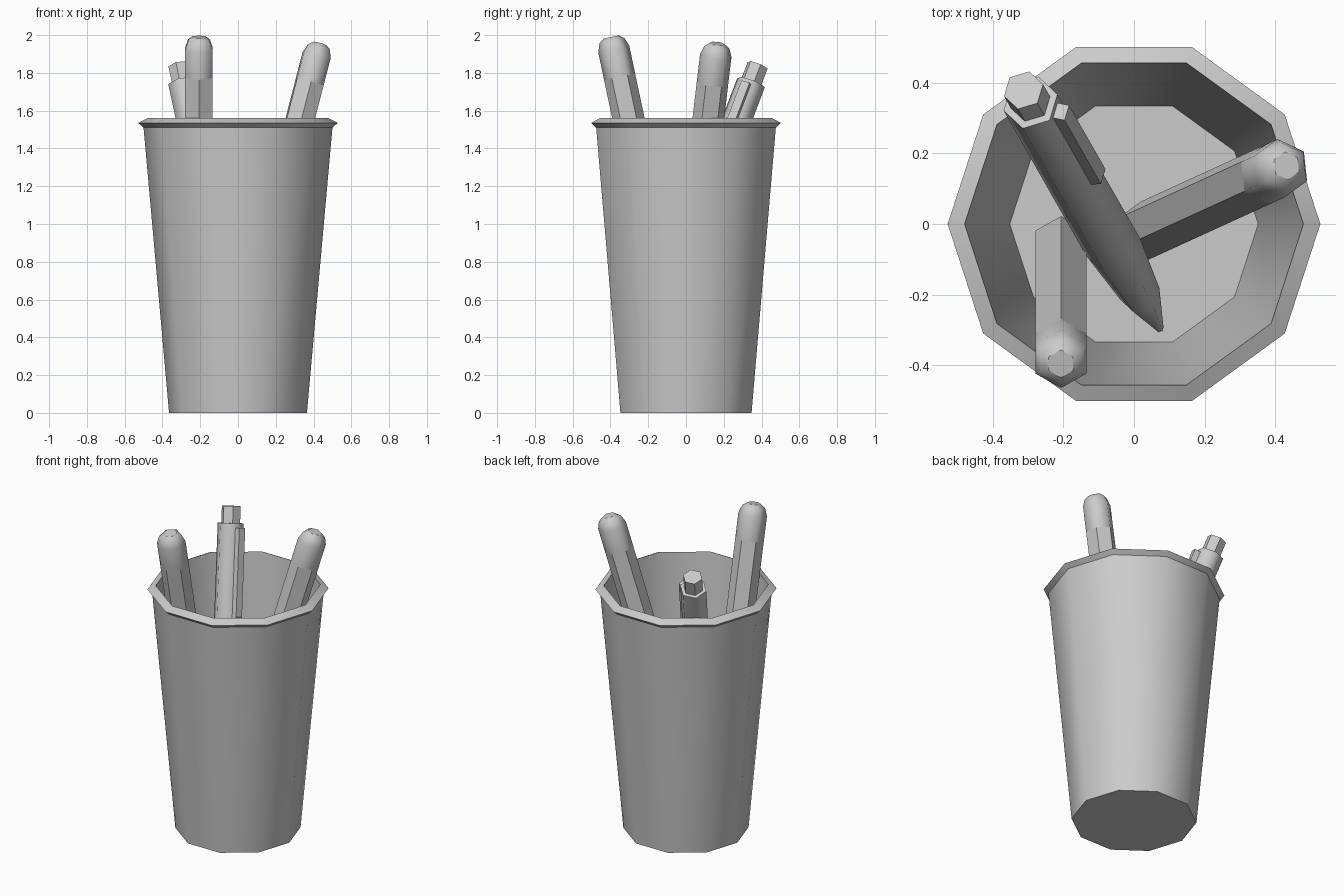
import bpy, bmesh
from math import cos, sin, pi, radians
from mathutils import Matrix, Vector

cube = bpy.data.objects.get("Cube")
if cube:
    bpy.data.objects.remove(cube)

grey = bpy.data.materials.new("plain_grey")
grey.use_nodes = True
grey.diffuse_color = (0.6, 0.6, 0.6, 1)
grey.node_tree.nodes["Principled BSDF"].inputs["Base Color"].default_value = (0.6, 0.6, 0.6, 1)


def add_object(name, bm, frame):
    bmesh.ops.recalc_face_normals(bm, faces=bm.faces)
    mesh = bpy.data.meshes.new(name)
    bm.to_mesh(mesh)
    bm.free()
    mesh.materials.append(grey)
    obj = bpy.data.objects.new(name, mesh)
    obj.matrix_world = frame
    bpy.context.collection.objects.link(obj)
    return obj


def lathe(name, profile, sides, frame=Matrix(), roll=0, smooth=True, crease=()):
    """Stack polygon rings of (radius, height); creased rings get a sharp edge."""
    bm = bmesh.new()
    rings = []
    for r, z in profile:
        angles = [roll + 2 * pi * i / sides for i in range(sides)]
        rings.append([bm.verts.new((r * cos(a), r * sin(a), z)) for a in angles])
    for low, high in zip(rings, rings[1:]):
        for i in range(sides):
            j = (i + 1) % sides
            bm.faces.new((low[i], low[j], high[j], high[i])).smooth = smooth
    for end in (rings[0], rings[-1]):
        bm.faces.new(end)
    for k in (0, *crease):
        for i in range(sides):
            bm.edges.get((rings[k][i], rings[k][(i + 1) % sides])).smooth = False
    for i in range(sides):
        bm.edges.get((rings[-1][i], rings[-1][(i + 1) % sides])).smooth = False
    return add_object(name, bm, frame)


def leaning_frame(foot, top):
    """Local z runs from foot to top; local x faces away from the lean."""
    up = (Vector(top) - Vector(foot)).normalized()
    x = Vector((-up.x, -up.y, 0))
    x = (x - up * x.dot(up)).normalized()
    rot = Matrix((x, up.cross(x), up)).transposed().to_4x4()
    return Matrix.Translation(foot) @ rot


# Cup: outer wall, flared rim, inner wall and floor in one profile
cup = [(0.365, 0), (0.5, 1.51), (0.528, 1.535), (0.48, 1.56), (0.352, 0.05)]
lathe("cup", cup, 10, crease=(1, 2, 3))


# Pencils: sharpened tip, hexagonal body, rounded eraser
def pencil(name, foot, top, roll):
    frame = leaning_frame(foot, top)
    end = (Vector(top) - Vector(foot)).length
    r, neck, shoulder = 0.084, end - 0.215, end - 1.62
    lathe(name + "_tip", [(0.004, 0), (r, shoulder)], 6, frame, roll)
    lathe(name + "_body", [(r, shoulder), (r, neck)], 6, frame, roll, smooth=False)
    dome = [(r, neck), (r, end - 0.065), (0.067, end - 0.02), (0.04, end)]
    lathe(name + "_eraser", dome, 6, frame, roll)


pencil("front_pencil", (-0.207, 0.015, 0.05), (-0.207, -0.396, 1.99), 0)
pencil("left_pencil", (-0.06, -0.06, 0.05), (0.432, 0.165, 1.955), radians(11))

# Pen: tapered barrel, push button and clip
foot, top = (0.072, -0.295, 0.06), (-0.313, 0.379, 1.84)
pen = leaning_frame(foot, top)
length = (Vector(top) - Vector(foot)).length
roll = radians(16)
collar = length - 0.1
barrel = [(0.012, 0), (0.058, 0.28), (0.081, 0.66), (0.08, collar)]
lathe("pen_barrel", barrel, 6, pen, roll)
lathe("pen_button", [(0.058, collar), (0.058, length)], 6, pen, roll, smooth=False)

bm = bmesh.new()
bmesh.ops.create_cube(bm, size=1)
for v in bm.verts:
    v.co = (0.084 + v.co.x * 0.04, v.co.y * 0.046, collar - 0.3 + v.co.z * 0.55)
    if v.co.x > 0.09 and v.co.z < collar - 0.4:
        v.co.z += 0.03
add_object("pen_clip", bm, pen @ Matrix.Rotation(radians(46), 4, "Z"))
